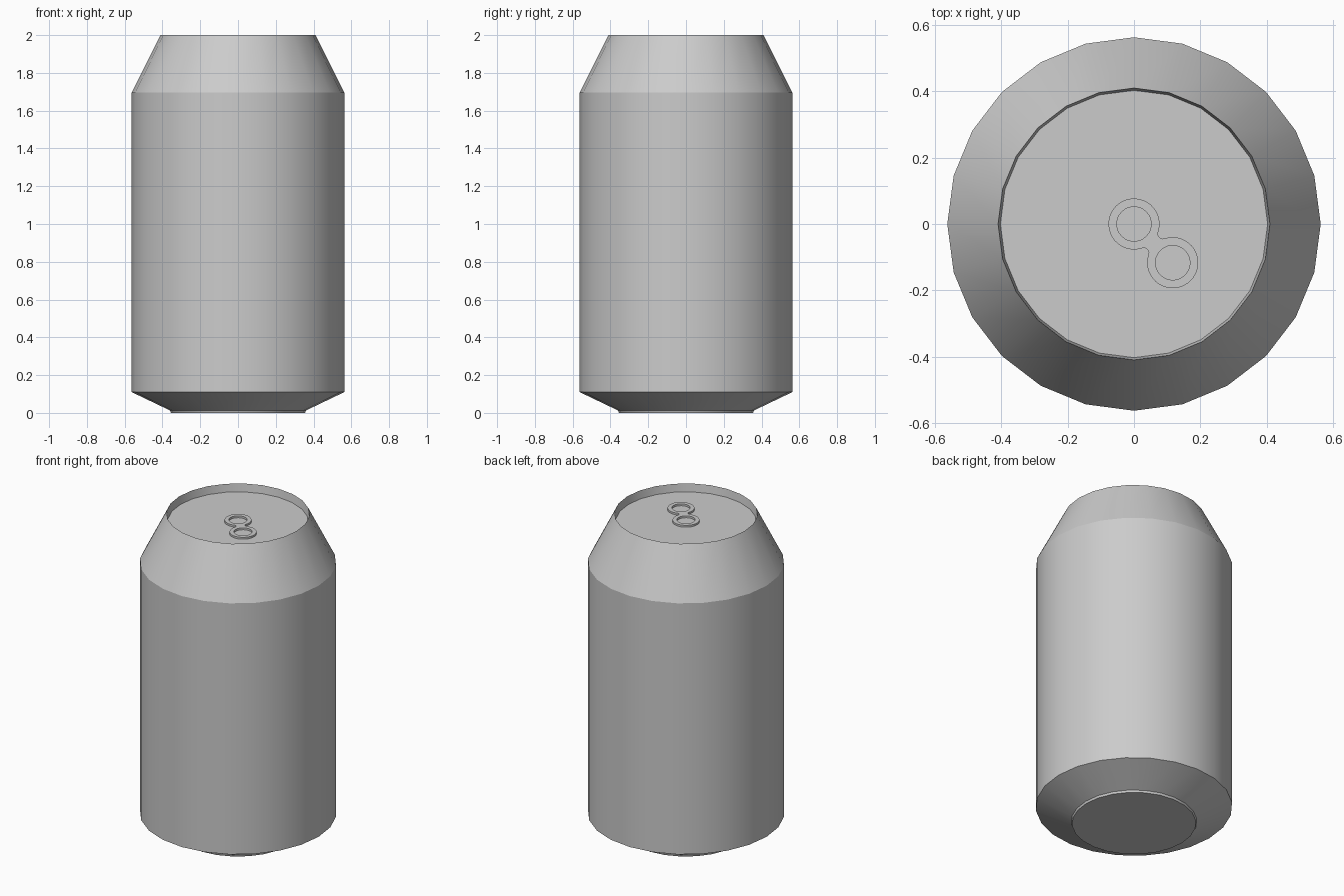
import bpy
import bmesh
from math import sin, cos, pi, radians, sqrt, atan2

cube = bpy.data.objects.get("Cube")
if cube:
    bpy.data.objects.remove(cube, do_unlink=True)

SIDES = 24

# One brushed-metal grey for every part
metal = bpy.data.materials.new("metal_grey")
metal.use_nodes = True
grey = (0.6, 0.6, 0.6, 1.0)
metal.diffuse_color = grey
metal.node_tree.nodes["Principled BSDF"].inputs["Base Color"].default_value = grey


def finish(name, bm, angle=20):
    bmesh.ops.recalc_face_normals(bm, faces=bm.faces)
    mesh = bpy.data.meshes.new(name)
    bm.to_mesh(mesh)
    bm.free()
    mesh.materials.append(metal)
    obj = bpy.data.objects.new(name, mesh)
    bpy.context.collection.objects.link(obj)
    bpy.ops.object.select_all(action="DESELECT")
    obj.select_set(True)
    bpy.context.view_layer.objects.active = obj
    bpy.ops.object.shade_smooth_by_angle(angle=radians(angle))
    return obj


def lathe(name, profile):
    """Turn (radius, height) points round z and cap both ends."""
    bm = bmesh.new()
    rings = []
    for r, z in profile:
        angles = [2 * pi * i / SIDES for i in range(SIDES)]
        rings.append([bm.verts.new((r * cos(a), r * sin(a), z)) for a in angles])
    for low, high in zip(rings, rings[1:]):
        for i in range(SIDES):
            j = (i + 1) % SIDES
            bm.faces.new((low[i], low[j], high[j], high[i]))
    bm.faces.new(rings[0])
    bm.faces.new(rings[-1])
    return finish(name, bm)


def arc(cx, cy, r, start, end, steps):
    return [(cx + r * cos(start + (end - start) * i / steps),
             cy + r * sin(start + (end - start) * i / steps))
            for i in range(steps + 1)]


# Can body: base lip, lower taper, wall, shoulder, rim and recessed lid
LID = 1.95
lathe("can_body", [(0.355, 0), (0.36, 0.013), (0.563, 0.11), (0.563, 1.695),
                   (0.41, 2.0), (0.403, LID)])

# Pull tab: two rings joined by a filleted neck, laid out along its own axis
R, HOLE, FILLET, HALF, THICK = 0.077, 0.052, 0.015, 0.0825, 0.012
rise = sqrt((R + FILLET) ** 2 - HALF ** 2)
t = atan2(rise, HALF)
outline = (arc(HALF, 0, R, t - pi, pi - t, 32)
           + arc(0, rise, FILLET, -t, t - pi, 6)[1:]
           + arc(-HALF, 0, R, t, 2 * pi - t, 32)[1:]
           + arc(0, -rise, FILLET, pi - t, t, 6)[1:-1])
loops = [outline] + [arc(s * HALF, 0, HOLE, 0, 2 * pi, 28)[:-1] for s in (-1, 1)]

bm = bmesh.new()
edges = []
turn = -pi / 4
mid_x, mid_y = HALF * cos(turn), HALF * sin(turn)
for loop in loops:
    verts = [bm.verts.new((mid_x + u * cos(turn) - v * sin(turn),
                           mid_y + u * sin(turn) + v * cos(turn), LID))
             for u, v in loop]
    edges += [bm.edges.new((verts[i - 1], verts[i])) for i in range(len(verts))]
bmesh.ops.triangle_fill(bm, edges=edges, use_beauty=True, use_dissolve=False)
extruded = bmesh.ops.extrude_face_region(bm, geom=bm.faces[:])
top = [v for v in extruded["geom"] if isinstance(v, bmesh.types.BMVert)]
bmesh.ops.translate(bm, vec=(0, 0, THICK), verts=top)
finish("pull_tab", bm, 35)
